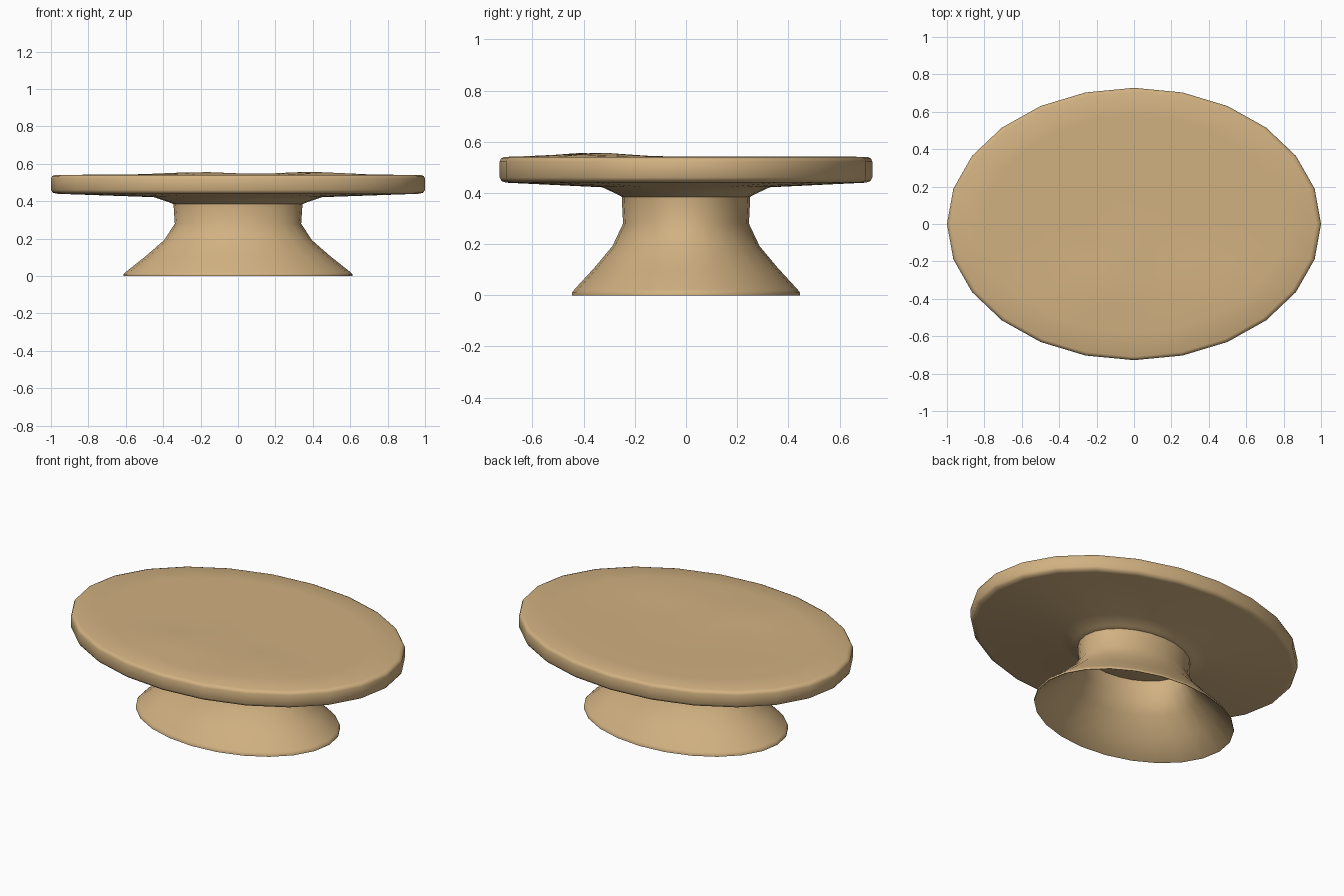
import bpy, bmesh, math

if "Cube" in bpy.data.objects:
    bpy.data.objects.remove(bpy.data.objects["Cube"])

SIDES, DEPTH = 24, 0.728   # oval: y radius relative to x radius

wood = bpy.data.materials.new("light tan wood")
wood.diffuse_color = (0.64, 0.44, 0.22, 1)
wood.use_nodes = True
wood.node_tree.nodes["Principled BSDF"].inputs["Base Color"].default_value = wood.diffuse_color


def lathe(name, profile, cap_start=False, cap_end=False, lift=None):
    """Spin a (radius, z) profile into an oval shell."""
    bm = bmesh.new()
    rings = []
    for r, z in profile:
        ring = []
        for i in range(SIDES):
            a = 2 * math.pi * i / SIDES
            x, y = r * math.cos(a), r * DEPTH * math.sin(a)
            ring.append(bm.verts.new((x, y, z + (lift(x, y, r) if lift else 0))))
        rings.append(ring)
    for lo, hi in zip(rings, rings[1:]):
        for i in range(SIDES):
            j = (i + 1) % SIDES
            bm.faces.new((lo[i], lo[j], hi[j], hi[i]))
    if cap_start:
        bm.faces.new(rings[0][::-1])
    if cap_end:
        bm.faces.new(rings[-1])
    me = bpy.data.meshes.new(name)
    bm.to_mesh(me)
    bm.free()
    me.materials.append(wood)
    ob = bpy.data.objects.new(name, me)
    bpy.context.collection.objects.link(ob)
    for o in bpy.context.selected_objects:
        o.select_set(False)
    ob.select_set(True)
    bpy.context.view_layer.objects.active = ob
    bpy.ops.object.shade_smooth_by_angle(angle=math.radians(60))
    return ob


def hump(x, y, r):
    """Two faint swells on the front half of the top."""
    if r > 0.9:
        return 0
    return sum(h * math.exp(-((x - cx) / 0.22) ** 2 - ((y + 0.36) / 0.16) ** 2)
               for cx, h in ((-0.18, 0.016), (0.4, 0.016)))


# Oval table top with softened rim, flaring down into the neck
lathe("table_top",
      [(0.345, 0.385), (0.37, 0.395), (0.45, 0.422), (0.965, 0.440), (0.99, 0.446),
       (1.0, 0.46), (1.0, 0.522), (0.993, 0.535), (0.975, 0.541),
       (0.8, 0.542), (0.6, 0.542), (0.4, 0.542), (0.2, 0.542)],
      cap_start=True, cap_end=True, lift=lambda x, y, r: 0)
top = bpy.data.objects["table_top"]
for v in top.data.vertices:
    if v.co.z > 0.5415:
        v.co.z += hump(v.co.x, v.co.y, abs(v.co.x))

# Hollow flared pedestal, open underneath, with a thin foot rim
lathe("pedestal",
      [(0.335, 0.384), (0.328, 0.28), (0.386, 0.188), (0.49, 0.095), (0.602, 0.003),
       (0.612, 0.0), (0.612, 0.010), (0.60, 0.022), (0.495, 0.105), (0.395, 0.192),
       (0.338, 0.28), (0.345, 0.385)])
